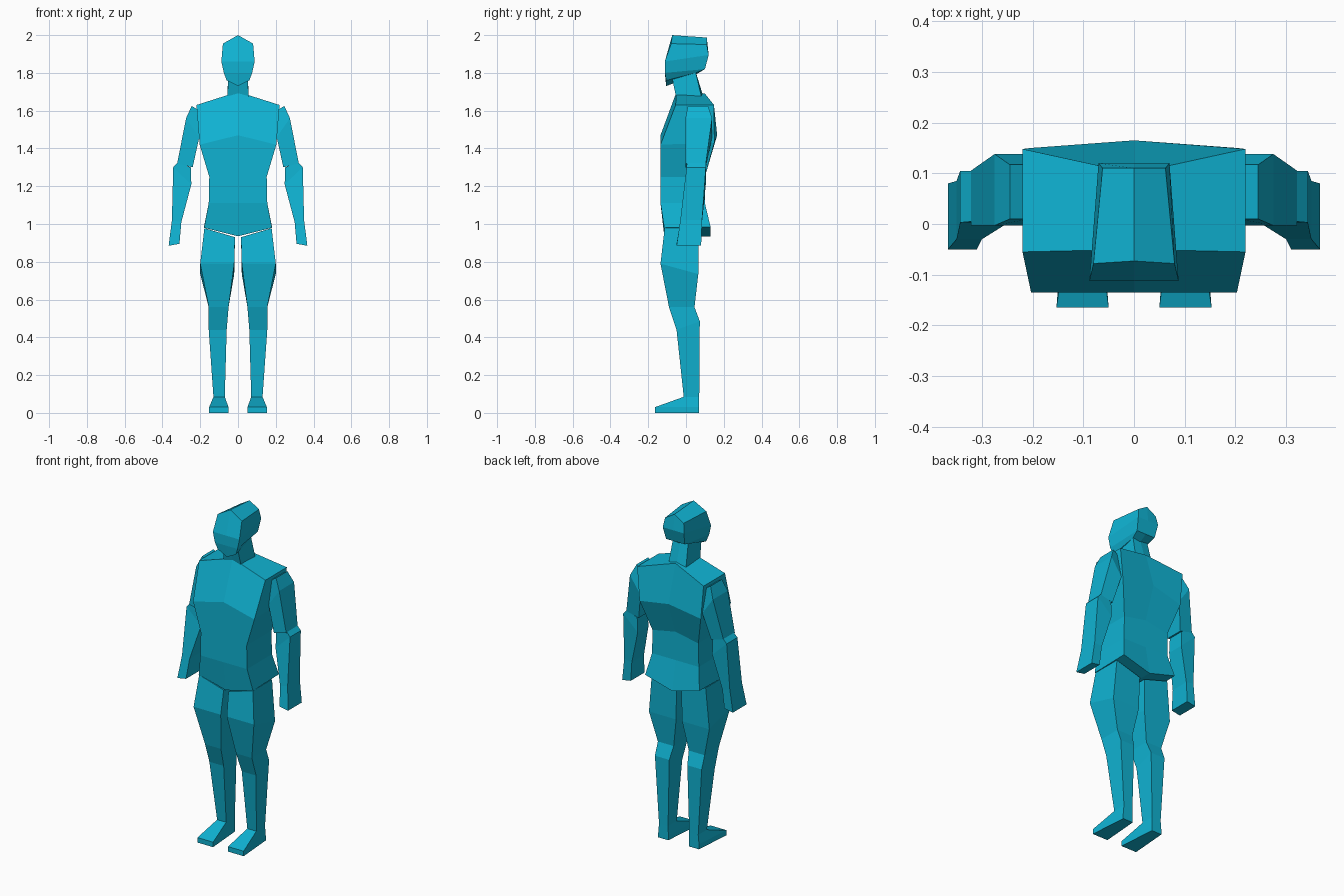
import bpy
import bmesh

teal = bpy.data.materials.new("teal")
teal.diffuse_color = (0.005, 0.45, 0.65, 1)


def loft(name, rings, mirrored=False):
    """Skin a stack of equal-sized rings, cap both ends, optionally mirror over x."""
    bm = bmesh.new()
    loops = [[bm.verts.new(p) for p in ring] for ring in rings]
    n = len(loops[0])
    for a, b in zip(loops, loops[1:]):
        for i in range(n):
            j = (i + 1) % n
            bm.faces.new((a[i], a[j], b[j], b[i]))
    for cap in (loops[0], loops[-1]):
        if n == 6:  # split along the centre ridge
            bm.faces.new((cap[0], cap[1], cap[4], cap[5]))
            bm.faces.new((cap[1], cap[2], cap[3], cap[4]))
        else:
            bm.faces.new(cap)
    bmesh.ops.recalc_face_normals(bm, faces=bm.faces)
    mesh = bpy.data.meshes.new(name)
    bm.to_mesh(mesh)
    bm.free()
    mesh.materials.append(teal)
    obj = bpy.data.objects.new(name, mesh)
    bpy.context.collection.objects.link(obj)
    if mirrored:
        obj.modifiers.new("mirror", 'MIRROR')
    return obj


def body_ring(wf, wb, yf, yb, zf, zb, mid_yf, mid_yb, mid_zf, mid_zb):
    """Symmetric six-point section with a centre line front and back."""
    return [(-wf, yf, zf), (0, mid_yf, mid_zf), (wf, yf, zf),
            (wb, yb, zb), (0, mid_yb, mid_zb), (-wb, yb, zb)]


def limb_ring(xi, xo, yf, yb, zi, zo, back=0.0):
    """Four-point section; inner and outer heights differ, back edge may be offset."""
    return [(xi, yf, zi), (xo, yf, zo), (xo, yb, zo + back), (xi, yb, zi + back)]


# Torso, shoulders down to hips
loft("torso", [body_ring(*r) for r in (
    (.22, .22, -.055, .148, 1.63, 1.63, -.05, .10, 1.70, 1.69),
    (.203, .203, -.135, .15, 1.42, 1.43, -.135, .165, 1.47, 1.47),
    (.152, .152, -.135, .10, 1.25, 1.25, -.135, .10, 1.25, 1.28),
    (.155, .155, -.135, .10, 1.11, 1.11, -.135, .10, 1.11, 1.11),
    (.18, .18, -.115, .13, .98, .985, -.115, .13, .935, .935),
)])

# Neck, leaning forward
loft("neck", [body_ring(*r) for r in (
    (.058, .058, -.05, .085, 1.66, 1.66, -.05, .09, 1.68, 1.68),
    (.05, .05, -.075, .05, 1.78, 1.81, -.075, .05, 1.78, 1.81),
)])

# Head
loft("head", [body_ring(*r) for r in (
    (.08, .062, -.078, .11, 1.955, 1.95, -.073, .11, 2.0, 1.987),
    (.088, .07, -.112, .12, 1.86, 1.895, -.112, .12, 1.86, 1.895),
    (.075, .062, -.112, .10, 1.80, 1.82, -.112, .10, 1.80, 1.82),
    (.06, .05, -.105, .05, 1.76, 1.80, -.105, .05, 1.73, 1.79),
)])

# Upper arms
loft("upper_arm", [limb_ring(*r) for r in (
    (.205, .245, .01, .117, 1.60, 1.625),
    (.205, .275, -.003, .138, 1.46, 1.56),
    (.24, .322, -.003, .105, 1.30, 1.32),
)], True)

# Forearms and hands
loft("forearm", [limb_ring(*r) for r in (
    (.25, .32, .005, .105, 1.30, 1.325),
    (.247, .343, .003, .105, 1.21, 1.30),
    (.30, .35, -.03, .085, 1.01, 1.02),
    (.31, .367, -.05, .08, .895, .885),
)], True)

# Thighs
loft("thigh", [limb_ring(*r) for r in (
    (.016, .178, -.113, .068, .93, .978),
    (.02, .20, -.135, .065, .79, .79, -.055),
    (.05, .155, -.09, .045, .56, .56),
)], True)

# Shins
loft("shin", [limb_ring(*r) for r in (
    (.05, .155, -.09, .045, .56, .56),
    (.06, .155, -.05, .073, .44, .44, .045),
    (.07, .13, -.012, .07, .085, .085),
)], True)

# Feet: wide flat toe, narrow heel
loft("foot", [
    limb_ring(.07, .13, -.012, .07, .085, .085),
    [(.05, -.165, .03), (.153, -.165, .03), (.135, .07, .03), (.068, .07, .03)],
    [(.05, -.165, 0), (.153, -.165, 0), (.135, .07, 0), (.068, .07, 0)],
], True)
